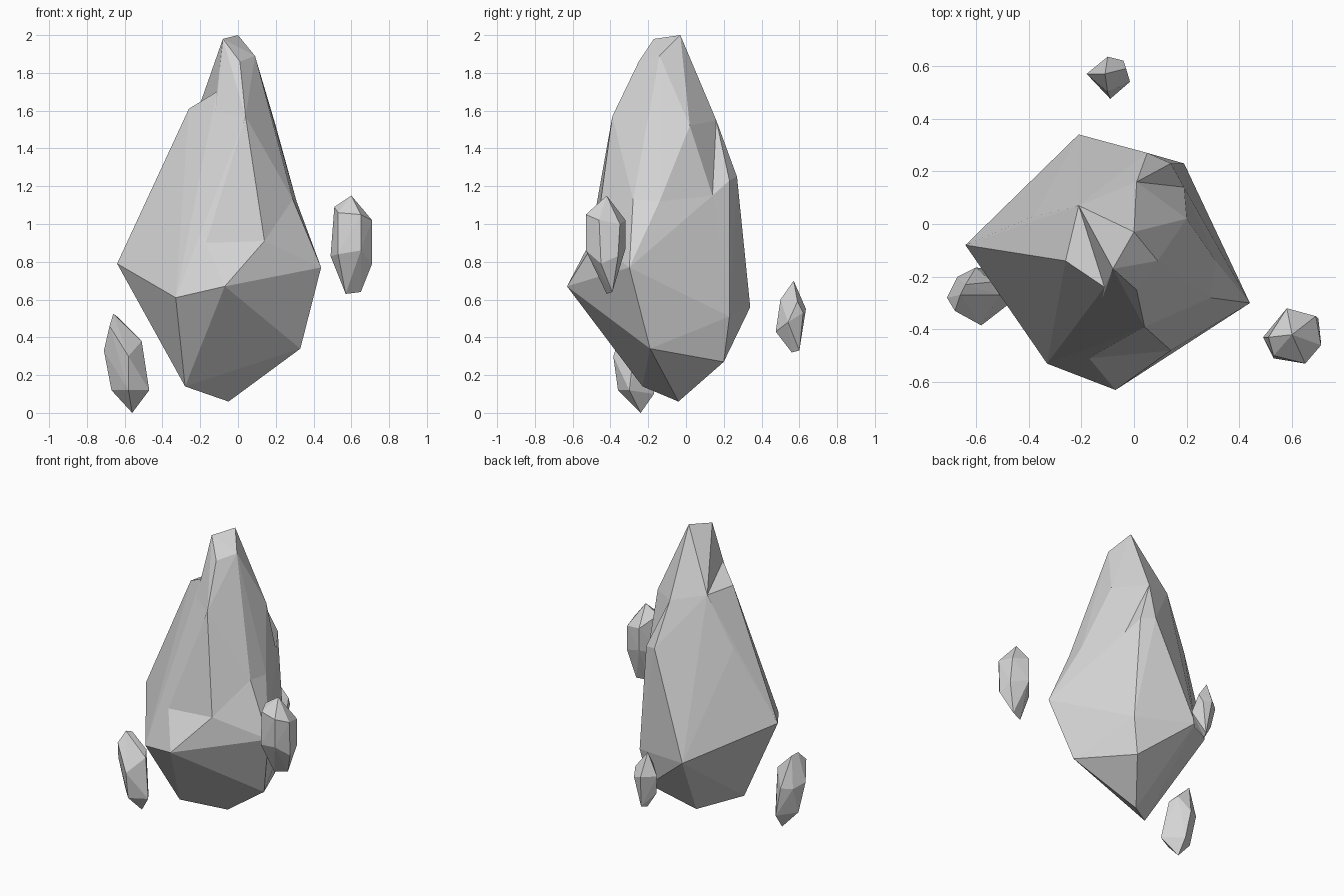
import bpy, bmesh

if "Cube" in bpy.data.objects:
    bpy.data.objects.remove(bpy.data.objects["Cube"])

stone = bpy.data.materials.new("grey_stone")
stone.diffuse_color = (0.67, 0.67, 0.67, 1)
stone.use_nodes = True
stone.node_tree.nodes["Principled BSDF"].inputs["Base Color"].default_value = stone.diffuse_color


def hull(name, points):
    """Faceted stone: the convex hull of a few corner points."""
    bm = bmesh.new()
    for p in points:
        bm.verts.new(p)
    res = bmesh.ops.convex_hull(bm, input=bm.verts[:])
    loose = {g for g in res["geom_interior"] + res["geom_unused"]
             if isinstance(g, bmesh.types.BMVert)}
    bmesh.ops.delete(bm, geom=list(loose), context='VERTS')
    bmesh.ops.recalc_face_normals(bm, faces=bm.faces[:])
    me = bpy.data.meshes.new(name)
    bm.to_mesh(me)
    bm.free()
    me.materials.append(stone)
    ob = bpy.data.objects.new(name, me)
    bpy.context.collection.objects.link(ob)
    return ob


# corners where the pieces of the big rock meet
saddle, back_saddle, back_step = (-.112, -.24, 1.70), (-.21, .07, 1.61), (.01, .16, 1.55)
brow, groove_top, groove = (.04, -.39, 1.57), (-.13, -.31, 1.48), (.19, .14, 1.15)
ledge_l, ledge_r = (-.17, -.51, .90), (.14, -.48, .91)
side_front, side_back = (.29, -.28, 1.13), (.31, -.14, 1.12)
left, front_left = (-.64, -.08, .79), (-.33, -.53, .61)
back, back_right = (-.21, .34, .56), (.19, .23, .51)

# belly and underside, with a ledge along the front
boulder = hull("boulder", [
    left, front_left, back, back_right, ledge_l, ledge_r, side_front, side_back, groove,
    (-.07, -.63, .67), (.44, -.30, .77), (-.28, -.23, .14), (-.05, -.04, .06),
    (.33, -.19, .34), (.14, .20, .27)])

# left and back shoulder
shoulder = hull("shoulder", [
    left, front_left, back, back_right, ledge_l, ledge_r, groove, groove_top, brow,
    saddle, back_saddle, back_step, (-.26, -.14, 1.61), (-.38, .03, 1.27),
    (.05, .27, 1.25), (.14, .23, 1.23)])

# narrow spire rising out of them
spire = hull("spire", [
    saddle, back_saddle, back_step, brow, groove_top, groove, ledge_r, side_front, side_back,
    (0, -.03, 2.0), (-.08, -.17, 1.98), (.09, -.14, 1.89), (.01, -.25, 1.86), (.20, .02, 1.52)])

# weld the three pieces into one rock
for piece in (shoulder, spire):
    merge = boulder.modifiers.new("merge_" + piece.name, 'BOOLEAN')
    merge.operation = 'UNION'
    merge.solver = 'EXACT'
    merge.object = piece
    piece.hide_render = True
    piece.hide_set(True)

# small floating shards
hull("right_shard", [
    (.60, -.42, 1.15), (.51, -.43, 1.09), (.53, -.50, 1.06), (.65, -.53, 1.05),
    (.71, -.46, 1.02), (.69, -.35, 1.00), (.58, -.32, 1.02), (.49, -.43, .83),
    (.53, -.51, .84), (.65, -.53, .86), (.71, -.45, .79), (.70, -.36, .83),
    (.58, -.32, .87), (.57, -.42, .63), (.65, -.39, .64)])
hull("left_shard", [
    (-.66, -.27, .525), (-.64, -.23, .51), (-.68, -.33, .46), (-.54, -.22, .41),
    (-.51, -.27, .38), (-.71, -.28, .33), (-.58, -.385, .30), (-.67, -.20, .30),
    (-.60, -.165, .30), (-.47, -.30, .12), (-.67, -.26, .12), (-.58, -.36, .12),
    (-.56, -.17, .10), (-.56, -.24, 0)])
hull("back_shard", [
    (-.11, .57, .70), (-.18, .57, .55), (-.10, .50, .60), (-.03, .59, .59),
    (-.10, .635, .55), (-.04, .62, .53), (-.015, .54, .48), (-.09, .475, .43),
    (-.16, .55, .42), (-.08, .60, .33), (-.10, .56, .32)])
